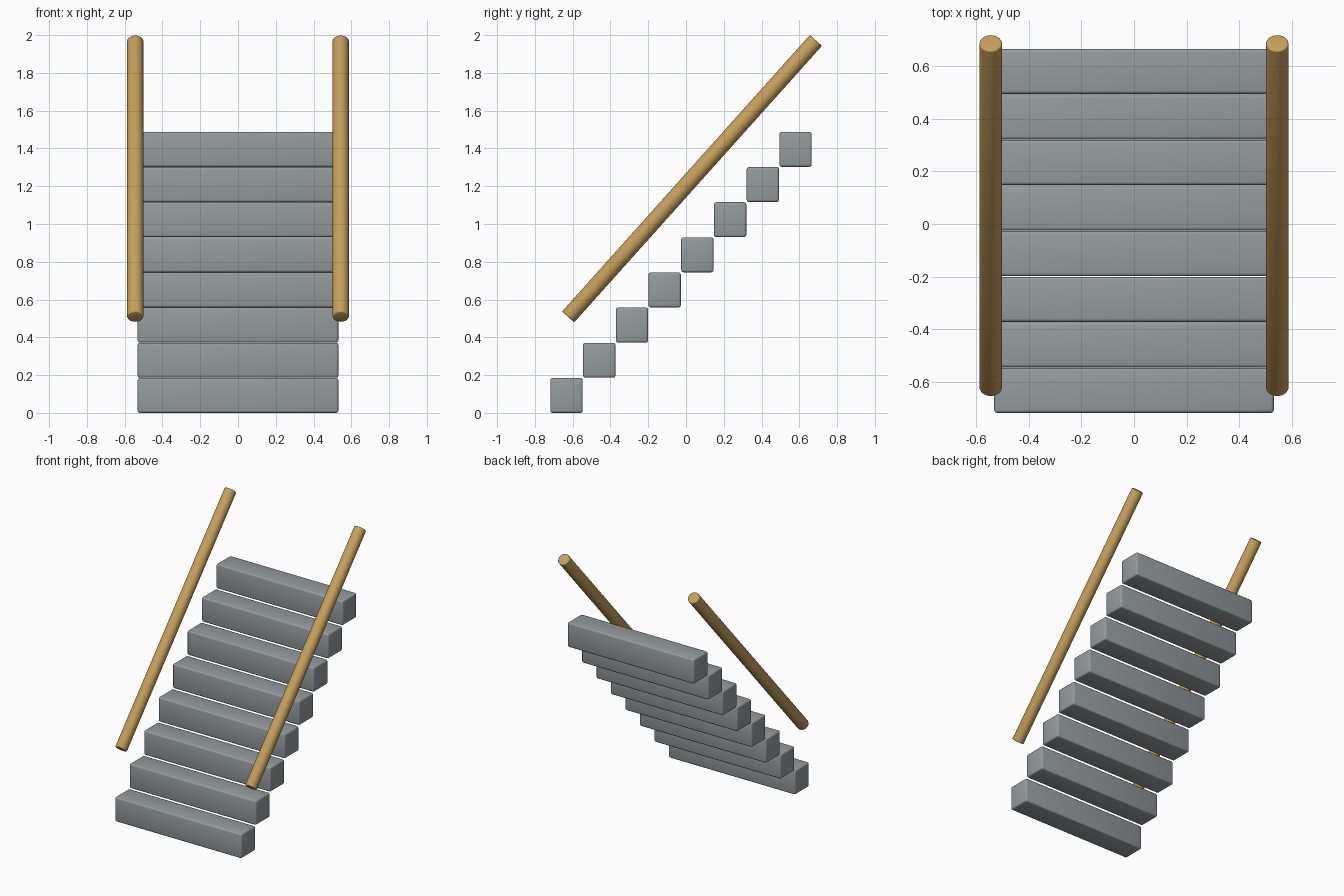
import bpy
import math
from mathutils import Vector

if "Cube" in bpy.data.objects:
    bpy.data.objects.remove(bpy.data.objects["Cube"])


def material(name, rgb):
    m = bpy.data.materials.new(name)
    m.diffuse_color = (*rgb, 1.0)
    m.use_nodes = True
    m.node_tree.nodes["Principled BSDF"].inputs["Base Color"].default_value = m.diffuse_color
    return m


STONE = material("grey_stone", (0.30, 0.33, 0.345))
WOOD = material("tan_wood", (0.56, 0.35, 0.105))


def finish(obj, name, mat, bevel):
    """Name, colour, round the edges and smooth the part."""
    obj.name = name
    obj.data.materials.append(mat)
    mod = obj.modifiers.new("rounded_edges", 'BEVEL')
    mod.width = bevel
    mod.segments = 3
    mod.limit_method = 'ANGLE'
    mod.angle_limit = math.radians(40)
    bpy.ops.object.modifier_apply(modifier=mod.name)
    bpy.ops.object.shade_smooth_by_angle(angle=math.radians(35))


# Steps: rounded blocks rising towards the back
WIDTH, DEPTH, HEIGHT = 1.062, 0.171, 0.185
RUN, RISE = 0.1732, 0.1861
for i in range(8):
    bpy.ops.mesh.primitive_cube_add(size=1, location=(
        0, -0.718 + DEPTH / 2 + i * RUN, HEIGHT / 2 + i * RISE))
    step = bpy.context.object
    step.scale = (WIDTH, DEPTH, HEIGHT)
    bpy.ops.object.transform_apply(location=False, rotation=False, scale=True)
    finish(step, f"step_{i + 1}", STONE, 0.012)

# Handrails: round poles following the slope on both sides
for side, label in ((-1, "left"), (1, "right")):
    low = Vector((side * 0.544, -0.624, 0.508))
    high = Vector((side * 0.544, 0.688, 1.972))
    axis = high - low
    bpy.ops.mesh.primitive_cylinder_add(
        vertices=32, radius=0.043, depth=axis.length, location=(low + high) / 2,
        rotation=axis.to_track_quat('Z', 'Y').to_euler())
    finish(bpy.context.object, f"{label}_handrail", WOOD, 0.007)
